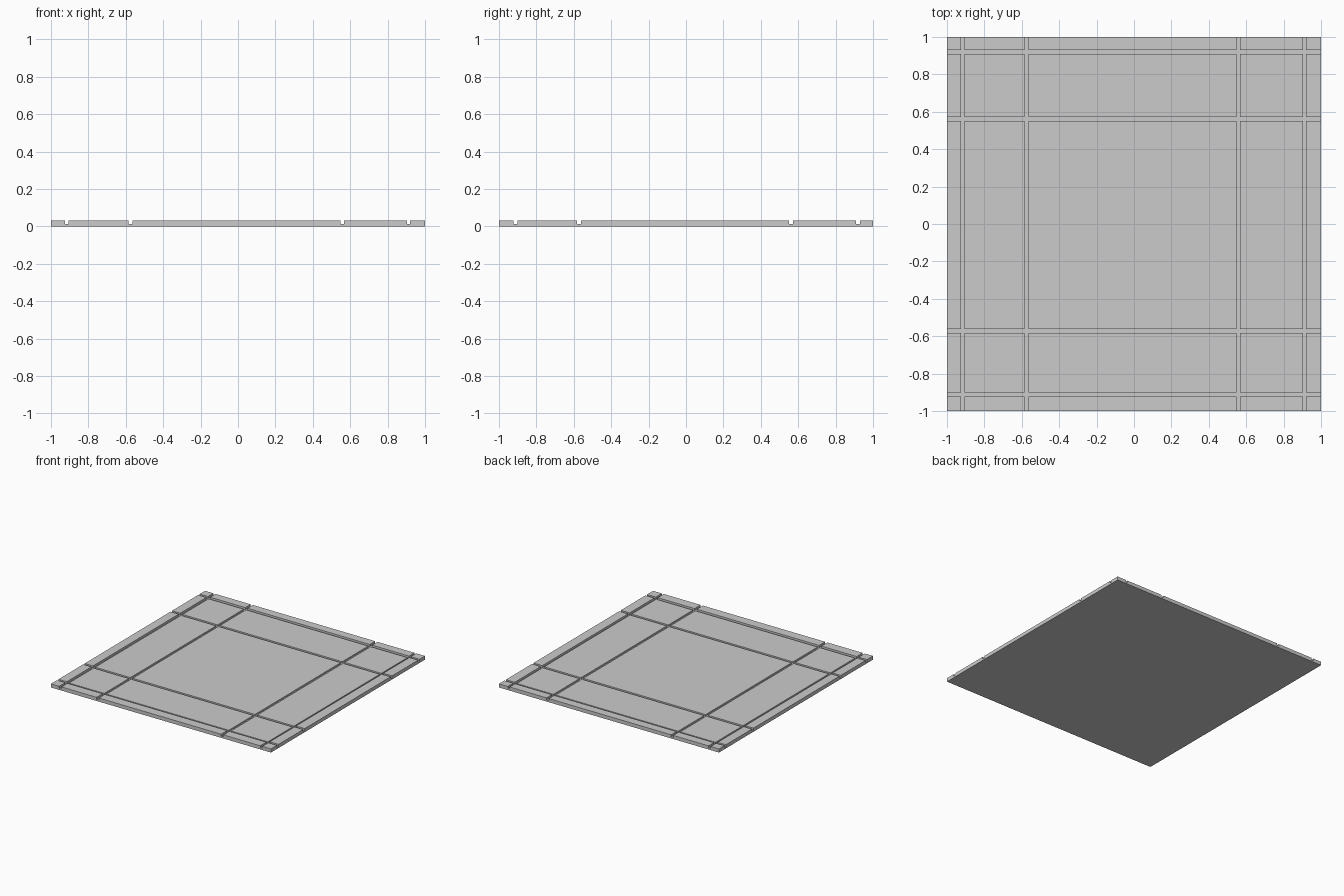
import bpy
import bmesh
from mathutils import Matrix

if "Cube" in bpy.data.objects:
    bpy.data.objects.remove(bpy.data.objects["Cube"])

FLOOR, FIELD, RIM = 0.013, 0.025, 0.03

# Tile spans between the grooves along each axis
xs = [(-1, -0.925), (-0.905, -0.585), (-0.565, 0.547), (0.568, 0.903), (0.92, 1)]
ys = [(-1, -0.922), (-0.902, -0.582), (-0.562, 0.552), (0.572, 0.91), (0.93, 1)]


def add_box(bm, x, y, z):
    size = [b - a for a, b in (x, y, z)]
    mid = [(a + b) / 2 for a, b in (x, y, z)]
    bmesh.ops.create_cube(bm, size=1, matrix=Matrix.Translation(mid) @ Matrix.Diagonal((*size, 1)))


def make_object(name, boxes):
    bm = bmesh.new()
    for box in boxes:
        add_box(bm, *box)
    mesh = bpy.data.meshes.new(name)
    bm.to_mesh(mesh)
    bm.free()
    obj = bpy.data.objects.new(name, mesh)
    bpy.context.collection.objects.link(obj)


# Sort tiles into the raised rim and the slightly lower inner field
rim, field = [], []
for i, x in enumerate(xs):
    for j, y in enumerate(ys):
        if i in (0, 4) or j in (0, 4):
            rim.append((x, y, (FLOOR, RIM)))
        else:
            field.append((x, y, (FLOOR, FIELD)))

# Base slab forms the groove floor
make_object("base_slab", [((-1, 1), (-1, 1), (0, FLOOR))])
make_object("rim_tiles", rim)
make_object("field_tiles", field)
